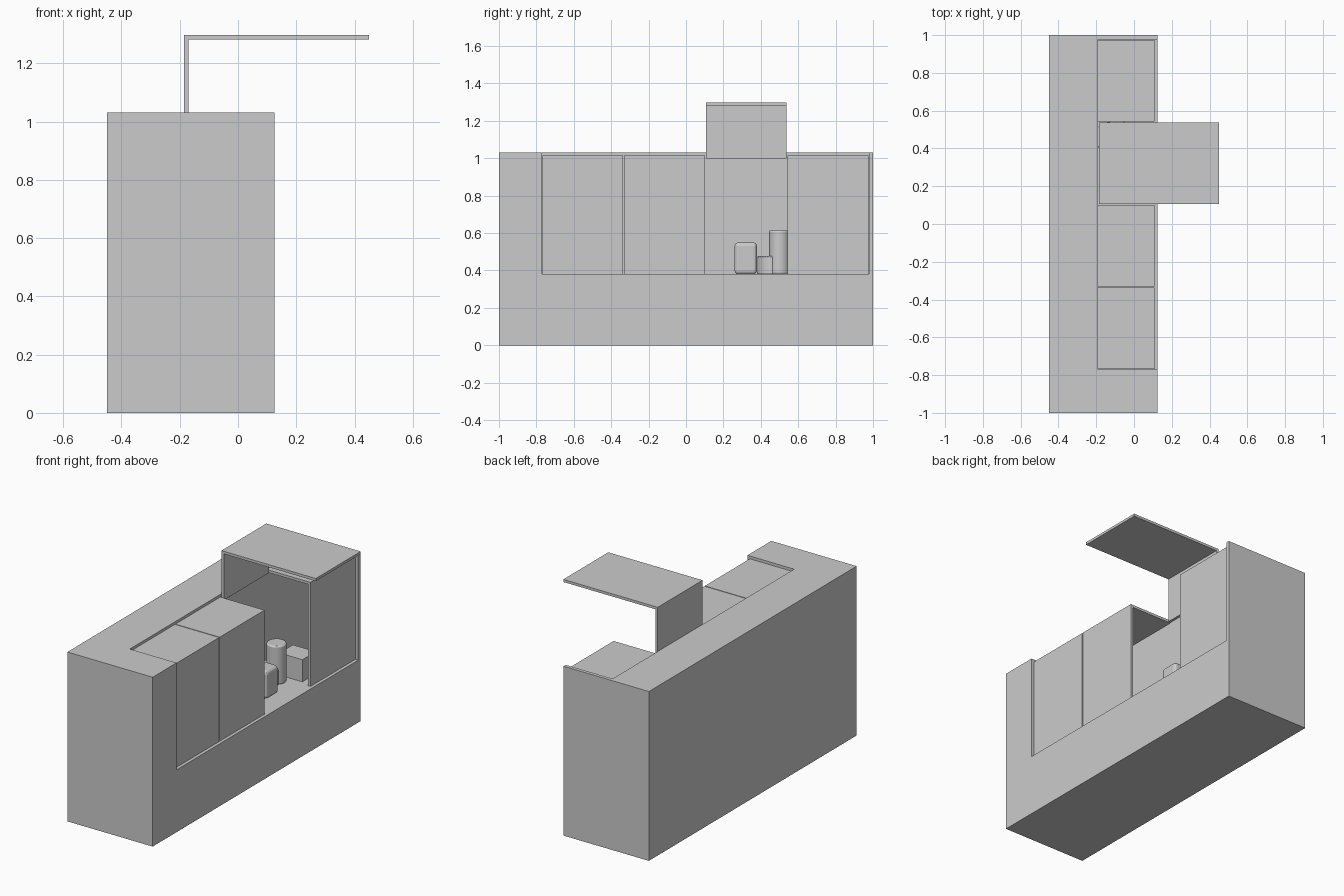
import bpy, bmesh

if "Cube" in bpy.data.objects:
    bpy.data.objects.remove(bpy.data.objects["Cube"])


def box(name, x, y, z, bevel=0.0):
    bm = bmesh.new()
    bmesh.ops.create_cube(bm, size=1)
    for v in bm.verts:
        v.co = [lo + (c + 0.5) * (hi - lo) for c, (lo, hi) in zip(v.co, (x, y, z))]
    me = bpy.data.meshes.new(name)
    bm.to_mesh(me)
    bm.free()
    ob = bpy.data.objects.new(name, me)
    bpy.context.collection.objects.link(ob)
    if bevel:
        m = ob.modifiers.new("round", 'BEVEL')
        m.width = bevel
        m.segments = 3
    return ob


def cylinder(name, x, y, z, r, bevel):
    bpy.ops.mesh.primitive_cylinder_add(vertices=32, radius=r, depth=z[1] - z[0],
                                        location=(x, y, (z[0] + z[1]) / 2))
    ob = bpy.context.object
    ob.name = name
    m = ob.modifiers.new("round", 'BEVEL')
    m.width = bevel
    m.segments = 2
    bpy.ops.object.shade_smooth_by_angle()
    return ob


def lid(name, y, profile):
    # L-shaped cover: an x-z outline extruded along y
    bm = bmesh.new()
    face = bm.faces.new([bm.verts.new((px, y[0], pz)) for px, pz in profile])
    ext = bmesh.ops.extrude_face_region(bm, geom=[face])
    for v in ext["geom"]:
        if isinstance(v, bmesh.types.BMVert):
            v.co.y = y[1]
    bmesh.ops.recalc_face_normals(bm, faces=bm.faces)
    me = bpy.data.meshes.new(name)
    bm.to_mesh(me)
    bm.free()
    ob = bpy.data.objects.new(name, me)
    bpy.context.collection.objects.link(ob)
    return ob


# Cabinet body with one long open recess
FLOOR = 0.38
body = box("cabinet_body", (-0.45, 0.125), (-1, 1), (0, 1.032))
cutter = box("recess_cutter", (-0.19, 0.3), (-0.77, 0.978), (FLOOR, 1.3))
cutter.hide_render = True
cutter.hide_viewport = True
cut = body.modifiers.new("recess", 'BOOLEAN')
cut.operation = 'DIFFERENCE'
cut.solver = 'EXACT'
cut.object = cutter

# Lids: three closed, the third one swung up about its back edge
T = 0.016
closed = [(-0.19, 1.016), (0.108, 1.016), (0.108, FLOOR + 0.002),
          (0.108 - T, FLOOR + 0.002), (0.108 - T, 1.016 - T), (-0.19, 1.016 - T)]
opened = [(-0.186, 1.0), (-0.186, 1.298), (0.45, 1.298),
          (0.45, 1.298 - T), (-0.186 + T, 1.298 - T), (-0.186 + T, 1.0)]
for i in range(4):
    y0 = -0.768 + i * 0.437
    is_open = i == 2
    lid("open_lid" if is_open else f"closed_lid_{i + 1}",
        (y0, y0 + 0.432), opened if is_open else closed)

# Things stored inside the open bay
box("rounded_canister", (-0.12, 0.01), (0.26, 0.38), (FLOOR, 0.55), 0.02)
cylinder("tall_jar", -0.09, 0.50, (FLOOR, 0.615), 0.055, 0.008)
cylinder("low_tin", -0.13, 0.46, (FLOOR, 0.477), 0.08, 0.006)
box("storage_box", (-0.12, 0.035), (0.57, 0.70), (FLOOR, 0.515))
